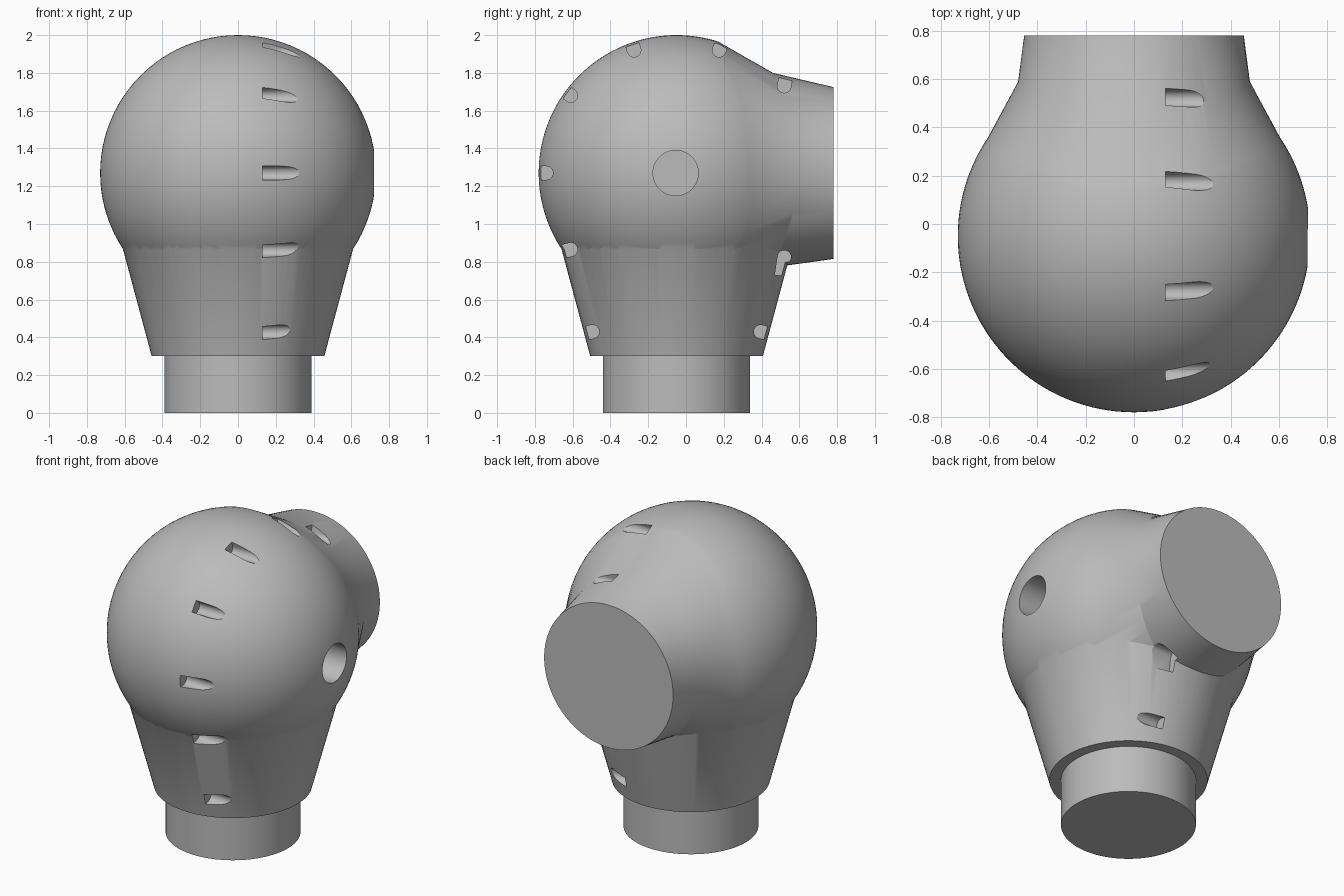
import bpy
import bmesh
from math import sin, cos, pi, acos, radians
from mathutils import Matrix, Vector

cube = bpy.data.objects.get("Cube")
if cube:
    bpy.data.objects.remove(cube, do_unlink=True)

CY, CZ, R = -0.05, 1.27, 0.73   # ball centre and radius
SEG = 96

grey = bpy.data.materials.new("plain grey")
grey.use_nodes = True
grey.diffuse_color = (0.5, 0.5, 0.5, 1)
grey.node_tree.nodes["Principled BSDF"].inputs["Base Color"].default_value = (0.5, 0.5, 0.5, 1)


def finish(bm, name):
    bmesh.ops.recalc_face_normals(bm, faces=bm.faces)
    mesh = bpy.data.meshes.new(name)
    bm.to_mesh(mesh)
    bm.free()
    mesh.materials.append(grey)
    ob = bpy.data.objects.new(name, mesh)
    bpy.context.collection.objects.link(ob)
    return ob


def loft(rings, name):
    """Skin closed rings of points and cap both ends."""
    bm = bmesh.new()
    loops = [[bm.verts.new(p) for p in ring] for ring in rings]
    n = len(loops[0])
    for a, b in zip(loops, loops[1:]):
        for i in range(n):
            j = (i + 1) % n
            bm.faces.new((a[i], a[j], b[j], b[i]))
    bm.faces.new(loops[0])
    bm.faces.new(loops[-1])
    return finish(bm, name)


def level(z, r):
    return [(r * cos(2 * pi * i / SEG), CY + r * sin(2 * pi * i / SEG), z) for i in range(SEG)]


# Ball running into the rear socket, lofted along y
def ball_ring(t):
    ring = []
    for i in range(SEG):
        a = 2 * pi * i / SEG
        s = sin(a)
        end = acos(-(0.36 - 0.19 * s * s - CY) / R)
        th = 0.01 + (end - 0.01) * t
        r = R * sin(th)
        ring.append((r * cos(a), CY - R * cos(th), CZ + r * s))
    return ring


def socket_ring(y, dy, r, dr, tilt):
    ring = []
    for i in range(SEG):
        a = 2 * pi * i / SEG
        s = sin(a)
        rr = r + dr * s * s + tilt * s
        ring.append((rr * cos(a), y + dy * s * s, CZ + rr * s))
    return ring


STEPS = 48
rings = [ball_ring(k / STEPS) for k in range(STEPS + 1)]
rings.append(socket_ring(0.59, -0.13, 0.48, 0.035, 0.015))
rings.append(socket_ring(0.78, 0, 0.455, 0, 0))
body = loft(rings, "joint_body")

# Tapered collar and round peg underneath
collar = loft([level(0.30, 0.457), level(0.90, 0.618)], "collar")
peg = loft([level(0, 0.39), level(0.5, 0.39)], "peg")


def combine(tool, operation):
    mod = body.modifiers.new("join", "BOOLEAN")
    mod.operation = operation
    mod.solver = "EXACT"
    mod.object = tool
    bpy.context.view_layer.objects.active = body
    bpy.ops.object.modifier_apply(modifier=mod.name)
    bpy.data.objects.remove(tool, do_unlink=True)


combine(collar, "UNION")
combine(peg, "UNION")


# Round-bottomed pockets cut along x: (y, z, outward angle)
def pocket(y, z, angle):
    w = 0.036
    out = [(0.10, -w)] + [(-w * sin(pi * k / 16), -w * cos(pi * k / 16)) for k in range(17)] + [(0.10, w)]
    d = Vector((cos(angle), sin(angle)))
    ends = []
    for x in (0.13, 0.45):
        ends.append([(x, y + u * d.x - v * d.y, z + u * d.y + v * d.x) for u, v in out])
    return loft(ends, "pocket_cutter")


POCKETS = [(-0.74, 1.27, 180), (-0.61, 0.865, 195), (-0.495, 0.43, 195),
           (-0.61, 1.68, 143), (-0.275, 1.92, 108), (0.175, 1.92, 66),
           (0.52, 1.73, 80), (0.52, 0.825, 262), (0.395, 0.43, -15)]
for y, z, deg in POCKETS:
    combine(pocket(y, z, radians(deg)), "DIFFERENCE")

# Pivot hole in the side of the ball
bm = bmesh.new()
bmesh.ops.create_cone(bm, cap_ends=True, segments=64, radius1=0.12, radius2=0.12, depth=0.7,
                      matrix=Matrix.Translation((0.68, CY - 0.005, CZ)) @ Matrix.Rotation(pi / 2, 4, "Y"))
combine(finish(bm, "hole_cutter"), "DIFFERENCE")

# Smooth shading with crisp edges
bpy.ops.object.select_all(action="DESELECT")
body.select_set(True)
bpy.context.view_layer.objects.active = body
bpy.ops.object.shade_smooth_by_angle(angle=radians(25))
